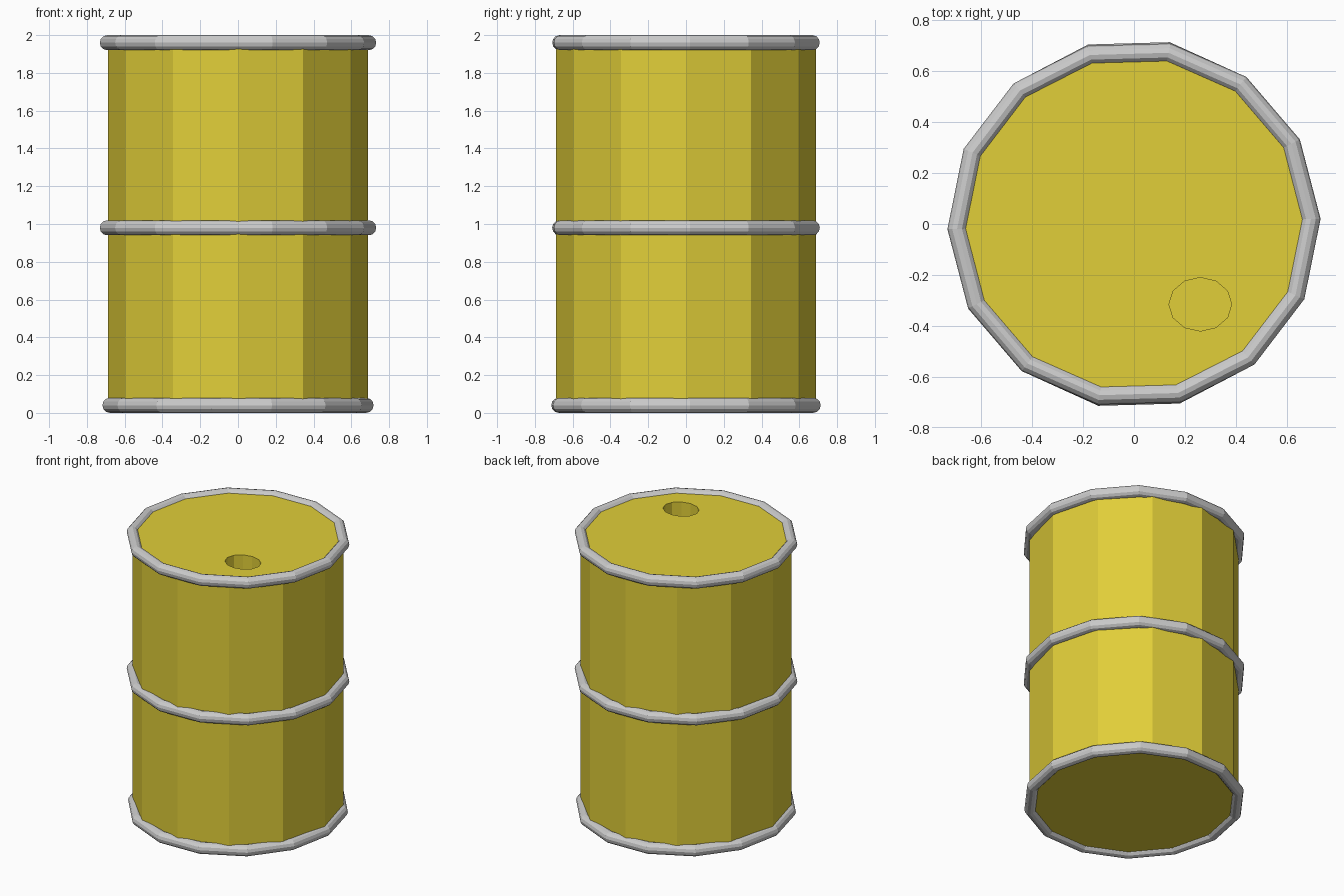
import bpy, math

if "Cube" in bpy.data.objects:
    bpy.data.objects.remove(bpy.data.objects["Cube"])

yellow = bpy.data.materials.new("yellow_paint")
yellow.diffuse_color = (0.75, 0.62, 0.04, 1)
yellow.use_nodes = True
yellow.node_tree.nodes["Principled BSDF"].inputs["Base Color"].default_value = yellow.diffuse_color

# drum body: twelve flat sides with corners on the axes
BOTTOM, TOP = 0.025, 1.978
bpy.ops.mesh.primitive_cylinder_add(vertices=12, radius=0.688, depth=TOP - BOTTOM,
                                    location=(0, 0, (TOP + BOTTOM) / 2))
body = bpy.context.object
body.name = "drum_body"
body.data.materials.append(yellow)

# filler hole: slightly oval, sunk into the lid
bpy.ops.mesh.primitive_cylinder_add(vertices=12, radius=1, depth=1, location=(0.26, -0.315, TOP))
cutter = bpy.context.object
cutter.name = "filler_hole_cutter"
cutter.scale = (0.123, 0.105, 0.8)
cutter.data.materials.append(yellow)
cutter.hide_render = True
cutter.display_type = 'WIRE'
cut = body.modifiers.new("filler_hole", 'BOOLEAN')
cut.operation = 'DIFFERENCE'
cut.solver = 'EXACT'
cut.object = cutter


# hoops: fourteen-sided rings, turned slightly against the body
def hoop(name, z, outer_x, outer_y, tube=0.038):
    bpy.ops.mesh.primitive_torus_add(major_segments=14, minor_segments=12,
                                     major_radius=outer_x - tube, minor_radius=tube,
                                     location=(0, 0, z))
    ring = bpy.context.object
    ring.name = name
    ring.rotation_euler.z = math.radians(1.6)
    ring.scale = (1, outer_y / outer_x, 1.04)
    for p in ring.data.polygons:
        p.use_smooth = False


hoop("top_hoop", 1.96, 0.732, 0.722)
hoop("middle_hoop", 0.98, 0.732, 0.722)
hoop("bottom_hoop", 0.04, 0.718, 0.727)
